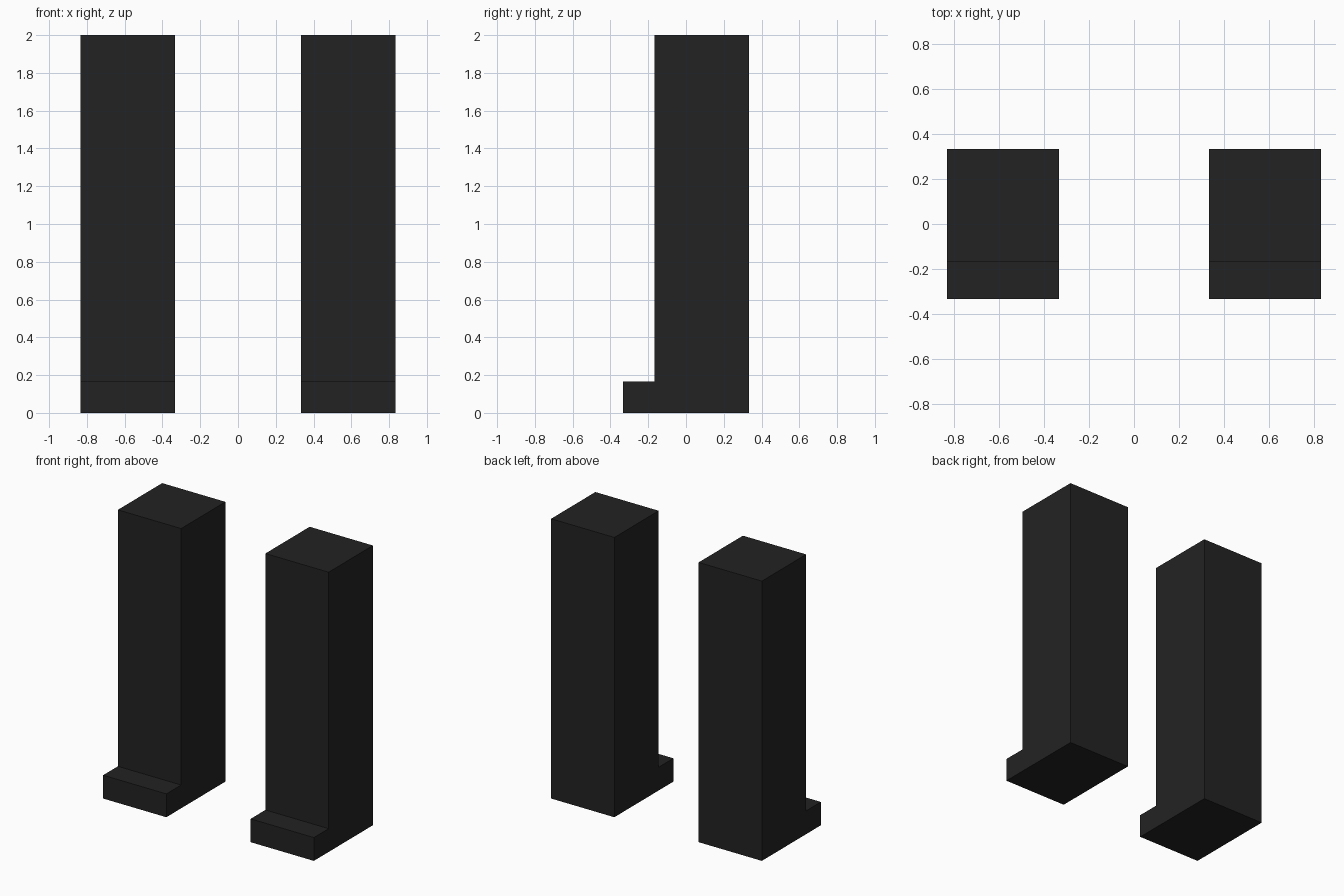
import bpy, bmesh

if "Cube" in bpy.data.objects:
    bpy.data.objects.remove(bpy.data.objects["Cube"])

# Near-black material shared by both legs
black = bpy.data.materials.new("near_black")
black.diffuse_color = (0.0165, 0.0165, 0.0165, 1)
black.use_nodes = True
black.node_tree.nodes["Principled BSDF"].inputs["Base Color"].default_value = black.diffuse_color

# Side profile (y, z): tall column with a low toe at the front
PROFILE = [(-1/3, 0), (1/3, 0), (1/3, 2), (-1/6, 2), (-1/6, 1/6), (-1/3, 1/6)]
INNER_X, WIDTH = 1/3, 0.5


def leg(name, x0):
    """Extrude the booted leg profile sideways from x0."""
    bm = bmesh.new()
    face = bm.faces.new([bm.verts.new((x0, y, z)) for y, z in PROFILE])
    ext = bmesh.ops.extrude_face_region(bm, geom=[face], use_keep_orig=True)
    moved = [v for v in ext["geom"] if isinstance(v, bmesh.types.BMVert)]
    bmesh.ops.translate(bm, verts=moved, vec=(WIDTH, 0, 0))
    bmesh.ops.recalc_face_normals(bm, faces=bm.faces)
    mesh = bpy.data.meshes.new(name)
    bm.to_mesh(mesh)
    bm.free()
    mesh.materials.append(black)
    bpy.context.collection.objects.link(bpy.data.objects.new(name, mesh))


# The two matching legs
leg("right_leg", INNER_X)
leg("left_leg", -INNER_X - WIDTH)
